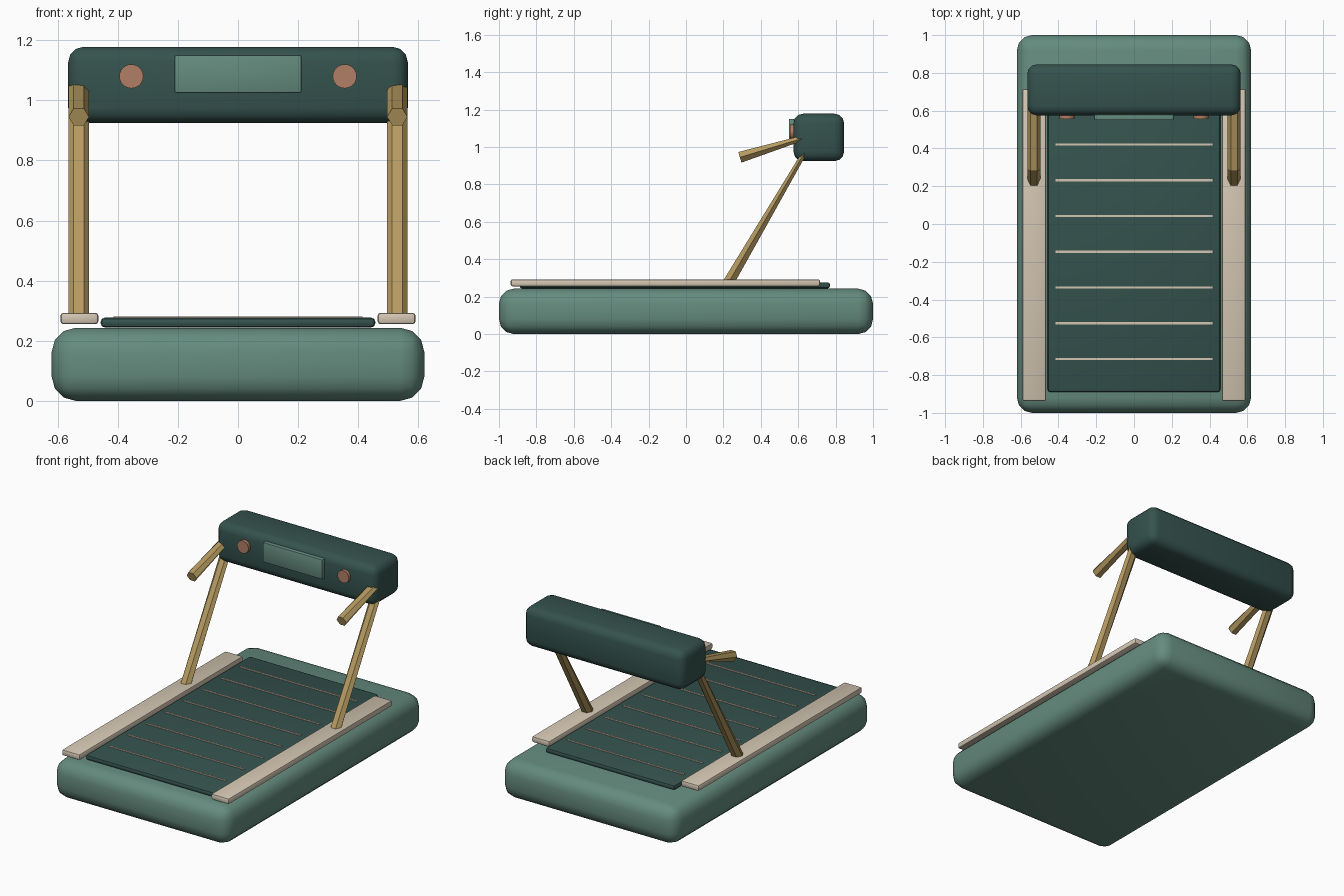
import bpy, bmesh, math
from mathutils import Vector

if "Cube" in bpy.data.objects:
    bpy.data.objects.remove(bpy.data.objects["Cube"])


def material(name, rgb):
    m = bpy.data.materials.new(name)
    m.diffuse_color = (*rgb, 1)
    m.use_nodes = True
    m.node_tree.nodes["Principled BSDF"].inputs["Base Color"].default_value = m.diffuse_color
    return m


SAGE = material("sage", (0.13, 0.26, 0.21))
DARK = material("dark_green", (0.035, 0.085, 0.075))
CREAM = material("cream", (0.66, 0.57, 0.45))
BRASS = material("brass", (0.47, 0.33, 0.12))
COPPER = material("copper", (0.44, 0.21, 0.13))


def finish(name, bm, mat, smooth=True):
    bmesh.ops.recalc_face_normals(bm, faces=bm.faces)
    me = bpy.data.meshes.new(name)
    bm.to_mesh(me)
    bm.free()
    ob = bpy.data.objects.new(name, me)
    bpy.context.collection.objects.link(ob)
    me.materials.append(mat)
    if smooth:
        bpy.ops.object.select_all(action='DESELECT')
        ob.select_set(True)
        bpy.context.view_layer.objects.active = ob
        bpy.ops.object.shade_smooth_by_angle(angle=math.radians(35))
    return ob


def box(name, lo, hi, mat, bevel=0.0, segments=3):
    lo, hi = Vector(lo), Vector(hi)
    bm = bmesh.new()
    bmesh.ops.create_cube(bm, size=1)
    for v in bm.verts:
        v.co = (lo + hi) / 2 + v.co * (hi - lo)
    if bevel:
        bmesh.ops.bevel(bm, geom=bm.edges[:], offset=bevel, segments=segments,
                        profile=0.5, affect='EDGES')
    return finish(name, bm, mat)


def bent_tube(name, x, path, radius, mat, sides=6):
    """Tube along a (y, z) path; rings turn to the bisector at each bend."""
    pts = [Vector((x, y, z)) for y, z in path]
    dirs = [(b - a).normalized() for a, b in zip(pts, pts[1:])]
    bm = bmesh.new()
    rings = []
    for i, p in enumerate(pts):
        t = (dirs[max(i - 1, 0)] + dirs[min(i, len(dirs) - 1)]).normalized()
        side = Vector((1, 0, 0))
        up = side.cross(t)
        angles = [2 * math.pi * k / sides for k in range(sides)]
        rings.append([bm.verts.new(p + radius * (side * math.cos(a) + up * math.sin(a)))
                      for a in angles])
    for r, s in zip(rings, rings[1:]):
        for k in range(sides):
            n = (k + 1) % sides
            bm.faces.new((r[k], r[n], s[n], s[k]))
    bm.faces.new(rings[0])
    bm.faces.new(rings[-1])
    return finish(name, bm, mat, smooth=False)


def button(name, x, z, mat):
    bm = bmesh.new()
    bmesh.ops.create_cone(bm, cap_ends=True, segments=24, radius1=0.04,
                          radius2=0.04, depth=0.03)
    for v in bm.verts:
        a, b, c = v.co
        v.co = (x + a, 0.57 + c, z + b)
    return finish(name, bm, mat)


# Deck and running belt
box("base", (-0.62, -1, 0), (0.62, 1, 0.243), SAGE, 0.08)
box("belt", (-0.457, -0.89, 0.244), (0.457, 0.77, 0.277), DARK, 0.014, 2)

# Tread lines across the belt
for i in range(8):
    y = -0.715 + 0.1893 * i
    box(f"belt_line_{i + 1}", (-0.415, y - 0.006, 0.27), (0.415, y + 0.006, 0.281), CREAM)

# Console with screen
box("console", (-0.565, 0.575, 0.925), (0.565, 0.845, 1.178), DARK, 0.05)
box("screen", (-0.211, 0.55, 1.024), (0.211, 0.58, 1.151), SAGE, 0.006, 2)

# Side rails, uprights bending into handles, and buttons
for side, s in (("left", -1), ("right", 1)):
    box(f"{side}_rail", (s * 0.528 - 0.063, -0.937, 0.255),
        (s * 0.528 + 0.063, 0.716, 0.293), CREAM, 0.01, 2)
    bent_tube(f"{side}_upright_and_handle", s * 0.53,
              [(0.225, 0.272), (0.69, 1.067), (0.288, 0.945)], 0.034, BRASS)
    button(f"{side}_button", s * 0.355, 1.08, COPPER)
